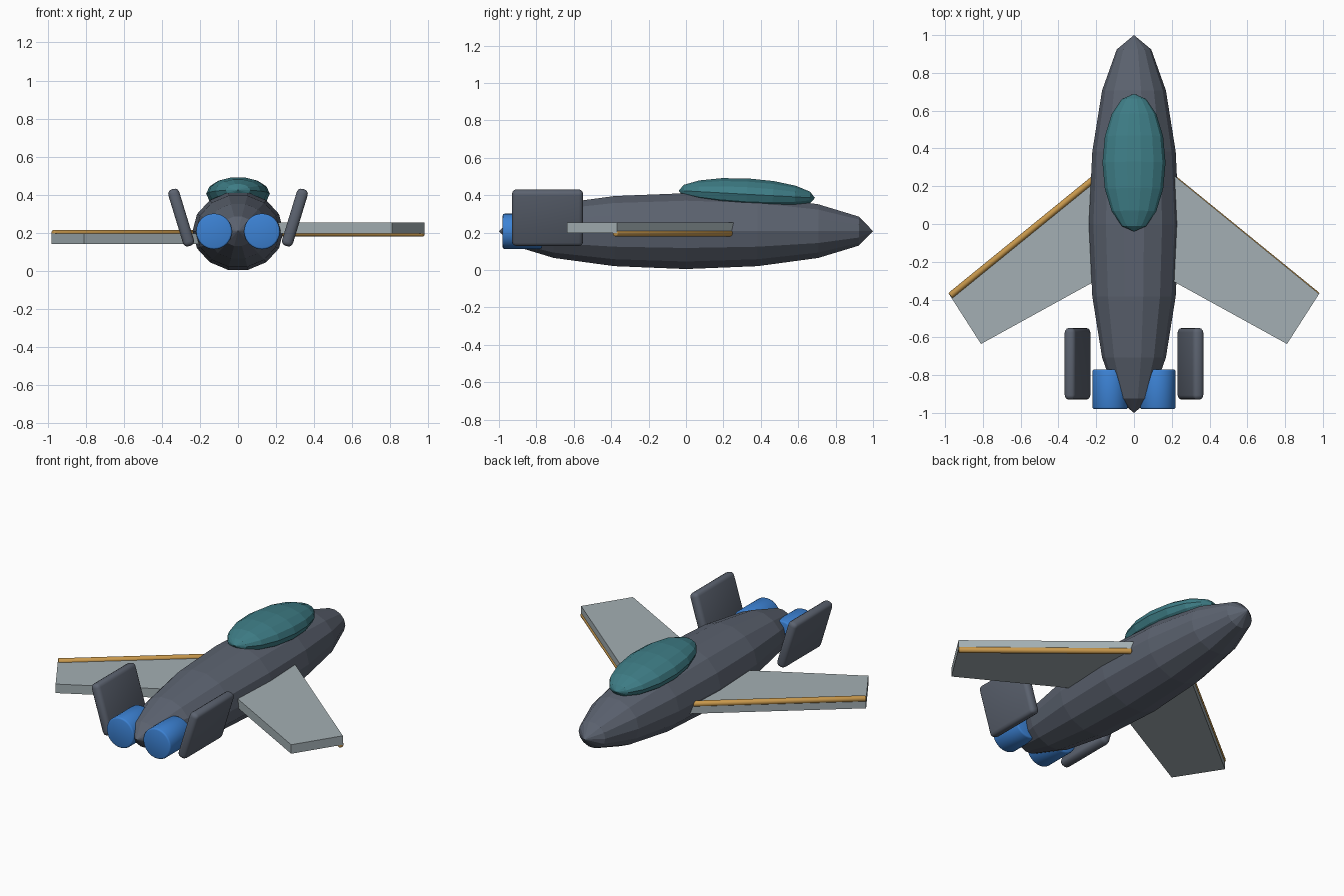
import bpy, bmesh, math
from mathutils import Matrix, Vector

if "Cube" in bpy.data.objects:
    bpy.data.objects.remove(bpy.data.objects["Cube"])


def material(name, srgb):
    m = bpy.data.materials.new(name)
    lin = [((c / 255 + 0.055) / 1.055) ** 2.4 for c in srgb]
    m.diffuse_color = (*lin, 1.0)
    m.use_nodes = True
    m.node_tree.nodes["Principled BSDF"].inputs["Base Color"].default_value = m.diffuse_color
    return m


HULL = material("slate grey", (92, 99, 112))
GLASS = material("teal glass", (62, 125, 134))
WING = material("pale grey", (163, 175, 179))
GOLD = material("gold", (200, 152, 76))
BLUE = material("engine blue", (60, 130, 212))


def finish(bm, name, mat, smooth=False):
    bmesh.ops.recalc_face_normals(bm, faces=bm.faces)
    me = bpy.data.meshes.new(name)
    bm.to_mesh(me)
    bm.free()
    me.materials.append(mat)
    ob = bpy.data.objects.new(name, me)
    bpy.context.collection.objects.link(ob)
    if smooth:
        bpy.ops.object.select_all(action='DESELECT')
        ob.select_set(True)
        bpy.context.view_layer.objects.active = ob
        bpy.ops.object.shade_smooth_by_angle(angle=math.radians(50))
    return ob


def faceted_pod(name, mat, centre, radii, pitch=0.0):
    """Low-poly ellipsoid with its poles along y."""
    bm = bmesh.new()
    bmesh.ops.create_uvsphere(bm, u_segments=14, v_segments=8, radius=1)
    turn = Matrix.Rotation(math.pi / 2, 4, 'X') @ Matrix.Rotation(math.pi / 2, 4, 'Z')
    bm.transform(Matrix.Translation(centre) @ Matrix.Rotation(pitch, 4, 'X')
                 @ Matrix.Diagonal((*radii, 1)) @ turn)
    return finish(bm, name, mat)


def rod(name, mat, a, b, radius, sides, bevel):
    """Cylinder from a to b with softened rims."""
    a, b = Vector(a), Vector(b)
    bm = bmesh.new()
    bmesh.ops.create_cone(bm, cap_ends=True, segments=sides, radius1=radius,
                          radius2=radius, depth=(b - a).length)
    rims = [e for e in bm.edges if any(len(f.verts) > 4 for f in e.link_faces)]
    bmesh.ops.bevel(bm, geom=rims, offset=bevel, segments=2, profile=0.5, affect='EDGES')
    q = (b - a).to_track_quat('Z', 'Y').to_matrix().to_4x4()
    bm.transform(Matrix.Translation((a + b) / 2) @ q)
    return finish(bm, name, mat, True)


# Fuselage and canopy
faceted_pod("fuselage", HULL, (0, 0, 0.208), (0.239, 1.0, 0.208))
faceted_pod("canopy", GLASS, (0, 0.325, 0.405), (0.167, 0.365, 0.087), -0.055)

for side, s in (("right", 1), ("left", -1)):
    # Swept wing slab: above the spar on the right, below it on the left
    outline = [(0.10, 0.348), (0.98, -0.37), (0.81, -0.635), (0.10, -0.244)]
    bm = bmesh.new()
    base = bm.faces.new([bm.verts.new((s * x, y, 0.197)) for x, y in outline])
    top = bmesh.ops.extrude_face_region(bm, geom=[base])["geom"]
    for v in top:
        if isinstance(v, bmesh.types.BMVert):
            v.co.z += s * 0.056
    finish(bm, side + "_wing", WING)

    # Leading edge spar
    rod(side + "_wing_spar", GOLD, (s * 0.215, 0.237, 0.197),
        (s * 0.972, -0.379, 0.197), 0.0175, 16, 0.004)

    # Canted tail fin with rounded edges
    bm = bmesh.new()
    bmesh.ops.create_cube(bm, size=1)
    bm.transform(Matrix.Diagonal((0.06, 0.38, 0.312, 1)))
    bmesh.ops.bevel(bm, geom=bm.edges[:], offset=0.024, segments=3,
                    profile=0.5, affect='EDGES')
    bm.transform(Matrix.Translation((s * 0.299, -0.74, 0.28))
                 @ Matrix.Rotation(s * math.radians(17), 4, 'Y'))
    finish(bm, side + "_tail_fin", HULL, True)

    # Engine
    rod(side + "_engine", BLUE, (s * 0.126, -0.98, 0.207),
        (s * 0.126, -0.77, 0.207), 0.094, 32, 0.009)
